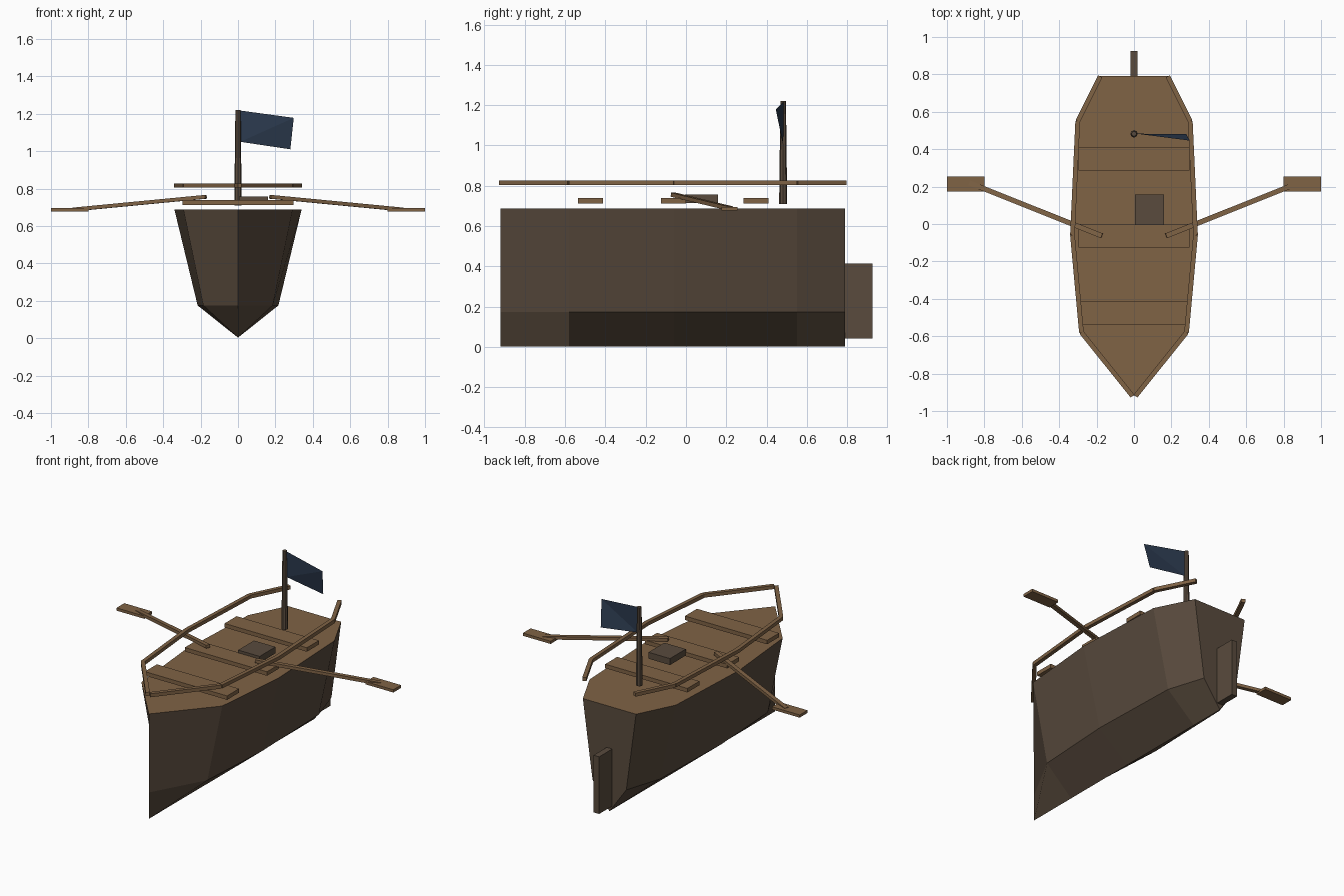
import bpy, bmesh, math
from mathutils import Vector, Matrix

if "Cube" in bpy.data.objects:
    bpy.data.objects.remove(bpy.data.objects["Cube"])


def material(name, rgb):
    m = bpy.data.materials.new(name)
    m.diffuse_color = (*rgb, 1)
    m.use_nodes = True
    m.node_tree.nodes["Principled BSDF"].inputs["Base Color"].default_value = m.diffuse_color
    return m


DARK = material("dark_wood", (0.10, 0.07, 0.047))
WOOD = material("light_wood", (0.215, 0.125, 0.06))
CLOTH = material("blue_cloth", (0.025, 0.043, 0.078))


def finish(name, bm, *mats):
    mesh = bpy.data.meshes.new(name)
    bm.to_mesh(mesh)
    bm.free()
    for m in mats:
        mesh.materials.append(m)
    obj = bpy.data.objects.new(name, mesh)
    bpy.context.collection.objects.link(obj)
    return obj


def box(name, lo, hi, mat):
    lo, hi = Vector(lo), Vector(hi)
    bm = bmesh.new()
    bmesh.ops.create_cube(bm, size=1)
    bmesh.ops.transform(bm, matrix=Matrix.Translation((lo + hi) / 2)
                        @ Matrix.Diagonal((*(hi - lo), 1)), verts=bm.verts)
    return finish(name, bm, mat)


def bar(name, a, b, width, height, mat):
    a, b = Vector(a), Vector(b)
    d = b - a
    y = d.normalized()
    x = y.cross(Vector((0, 0, 1))).normalized()
    z = x.cross(y)
    rot = Matrix((x, y, z)).transposed().to_4x4()
    bm = bmesh.new()
    bmesh.ops.create_cube(bm, size=1)
    bmesh.ops.transform(bm, matrix=Matrix.Translation((a + b) / 2) @ rot
                        @ Matrix.Diagonal((width, d.length, height, 1)), verts=bm.verts)
    return finish(name, bm, mat)


# Hull: V-bottomed stations from bow to stern (y, half width at deck)
STATIONS = [(-0.92, 0), (-0.58, 0.292), (-0.06, 0.34), (0.55, 0.312), (0.79, 0.192)]
TOP, CHINE, FLARE = 0.688, 0.175, 0.635

bm = bmesh.new()
rings = []
for y, w in STATIONS:
    profile = [(-w, TOP), (-w * FLARE, CHINE), (0, 0.003), (w * FLARE, CHINE), (w, TOP)]
    rings.append([bm.verts.new((x, y, z)) for x, z in profile])
for r, s in zip(rings, rings[1:]):
    for i in range(4):
        bm.faces.new((r[i], r[i + 1], s[i + 1], s[i]))
bm.faces.new(rings[-1])
deck = bm.faces.new([r[0] for r in rings] + [r[4] for r in reversed(rings[1:])])
deck.material_index = 1
bmesh.ops.remove_doubles(bm, verts=bm.verts, dist=0.0005)
# close the deck onto the merged stem
edges = [e for e in bm.edges if e.is_boundary]
if edges:
    bmesh.ops.holes_fill(bm, edges=edges)
bmesh.ops.recalc_face_normals(bm, faces=bm.faces)
finish("hull", bm, DARK, WOOD)

# Hand rails following the deck edge
for side, label in ((-1, "left"), (1, "right")):
    pts = [Vector((side * max(w - 0.011, 0.008), y, 0.816)) for y, w in STATIONS]
    for i, (a, b) in enumerate(zip(pts, pts[1:])):
        bar(f"{label}_rail_{i + 1}", a, b, 0.025, 0.023, WOOD)

    # Oars
    bar(f"{label}_oar_shaft", (side * 0.172, -0.063, 0.756),
        (side * 0.88, 0.22, 0.688), 0.027, 0.02, WOOD)
    xs = sorted((side * 0.80, side * 1.0))
    box(f"{label}_oar_blade", (xs[0], 0.175, 0.677), (xs[1], 0.255, 0.695), WOOD)

# Seats
for i, y in enumerate((-0.475, -0.063, 0.348)):
    box(f"seat_{i + 1}", (-0.297, y - 0.062, 0.713), (0.297, y + 0.062, 0.739), WOOD)

# Cargo box and rudder
box("cargo_box", (0.005, -0.005, 0.715), (0.16, 0.158, 0.757), DARK)
box("rudder", (-0.02, 0.785, 0.042), (0.02, 0.925, 0.415), DARK)

# Mast
bm = bmesh.new()
bmesh.ops.create_cone(bm, cap_ends=True, segments=8, radius1=0.02, radius2=0.014,
                      depth=0.51, matrix=Matrix.Translation((0, 0.482, 0.965)))
finish("mast", bm, DARK)

# Flag: one twisted panel
bm = bmesh.new()
bm.faces.new([bm.verts.new(p) for p in ((0.012, 0.483, 1.217), (0.012, 0.483, 1.05),
                                        (0.28, 0.48, 1.01), (0.298, 0.446, 1.178))])
bmesh.ops.triangulate(bm, faces=bm.faces)
finish("flag", bm, CLOTH)
